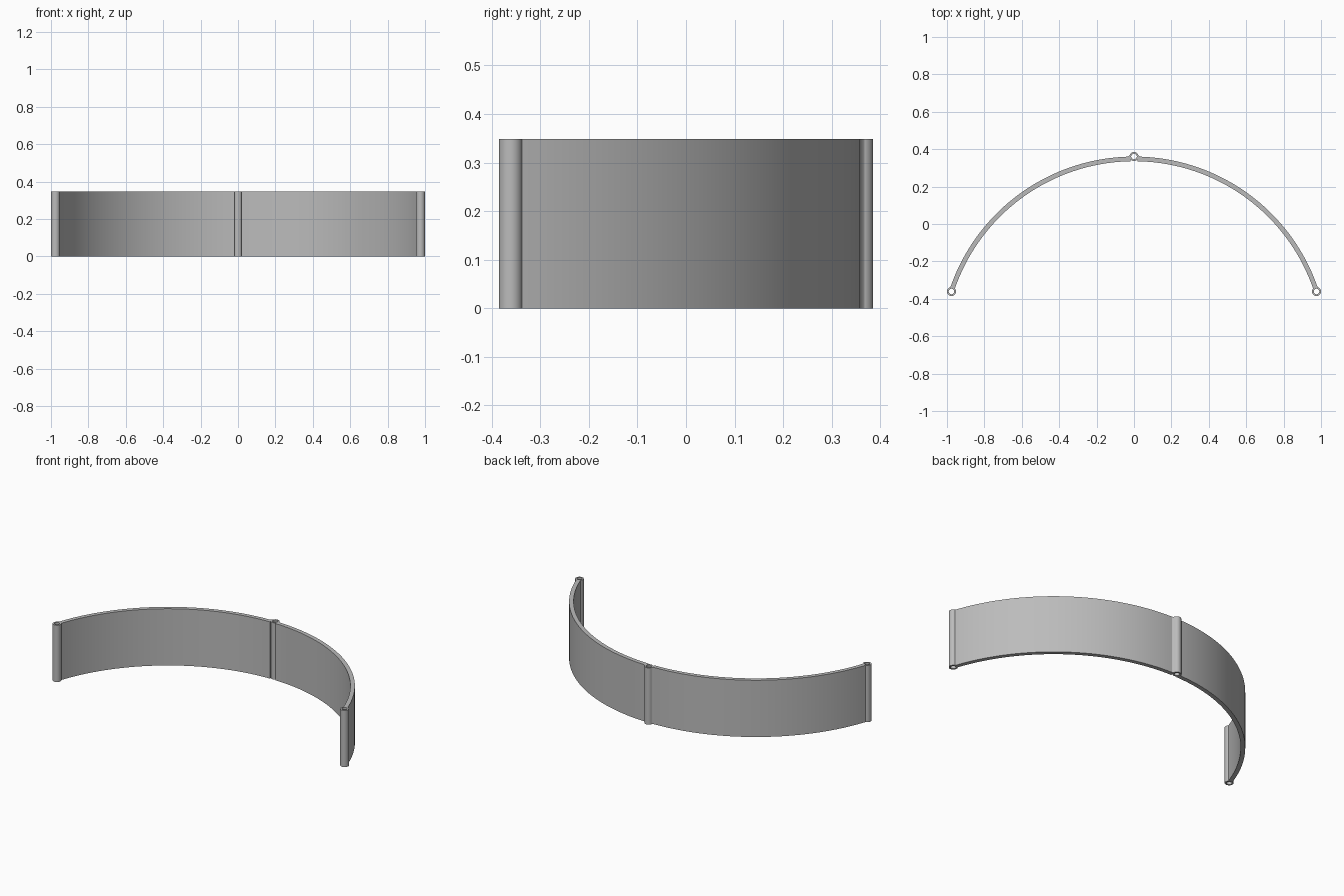
import bpy, bmesh, math

if "Cube" in bpy.data.objects:
    bpy.data.objects.remove(bpy.data.objects["Cube"])

HEIGHT = 0.348
RADIUS = 1.0266          # middle line of the curved band
CENTRE_Y = 0.348 - RADIUS
HALF = 0.0125            # half of the band thickness
TUBE, HOLE = 0.0242, 0.015
END = math.asin(0.976 / RADIUS)

grey = bpy.data.materials.new("plain grey")
grey.use_nodes = True
grey.diffuse_color = (0.5, 0.5, 0.5, 1)
grey.node_tree.nodes["Principled BSDF"].inputs["Base Color"].default_value = (0.5, 0.5, 0.5, 1)


def extrude(name, outer, inner=None):
    """Upright solid from an outline, or a closed ring between two outlines."""
    bm = bmesh.new()
    loops = [[[bm.verts.new((x, y, z)) for x, y in line] for z in (0, HEIGHT)]
             for line in (outer, inner) if line]
    n = len(outer)
    for low, high in loops:
        for i in range(n):
            j = (i + 1) % n
            bm.faces.new((low[i], low[j], high[j], high[i]))
    for level in (0, 1):
        if inner:
            a, b = loops[0][level], loops[1][level]
            for i in range(n):
                j = (i + 1) % n
                bm.faces.new((a[i], a[j], b[j], b[i]))
        else:
            bm.faces.new(loops[0][level])
    bmesh.ops.recalc_face_normals(bm, faces=bm.faces)
    mesh = bpy.data.meshes.new(name)
    bm.to_mesh(mesh)
    bm.free()
    mesh.materials.append(grey)
    obj = bpy.data.objects.new(name, mesh)
    bpy.context.collection.objects.link(obj)
    bpy.ops.object.select_all(action='DESELECT')
    obj.select_set(True)
    bpy.context.view_layer.objects.active = obj
    bpy.ops.object.shade_smooth_by_angle(angle=math.radians(30))
    return obj


def arc(radius, start, end, steps):
    return [(radius * math.sin(start + (end - start) * i / steps),
             CENTRE_Y + radius * math.cos(start + (end - start) * i / steps))
            for i in range(steps + 1)]


def circle(x, y, radius, sides=32):
    return [(x + radius * math.cos(math.tau * i / sides),
             y + radius * math.sin(math.tau * i / sides)) for i in range(sides)]


def tube(name, x, y):
    extrude(name, circle(x, y, TUBE), circle(x, y, HOLE))


# Hinge tubes at the middle and both ends
tube("middle_tube", 0, 0.361)
for side, sign in (("left", 1), ("right", -1)):
    tube(side + "_end_tube", sign * 0.976, -0.361)

    # Curved band, stopping inside the tube walls so the bores stay open
    gap = 0.019 / RADIUS
    band = (arc(RADIUS + HALF, gap, END - gap, 48)
            + arc(RADIUS - HALF, END - gap, gap, 48))
    extrude(side + "_band", [(sign * x, y) for x, y in band])

    # Small fillet where the band meets the middle tube
    fillet = [(0.018, 0.356), (0.019, 0.374), (0.023, 0.368),
              (0.028, 0.363), (0.036, 0.359), (0.036, 0.356)]
    extrude(side + "_fillet", [(sign * x, y) for x, y in fillet])
